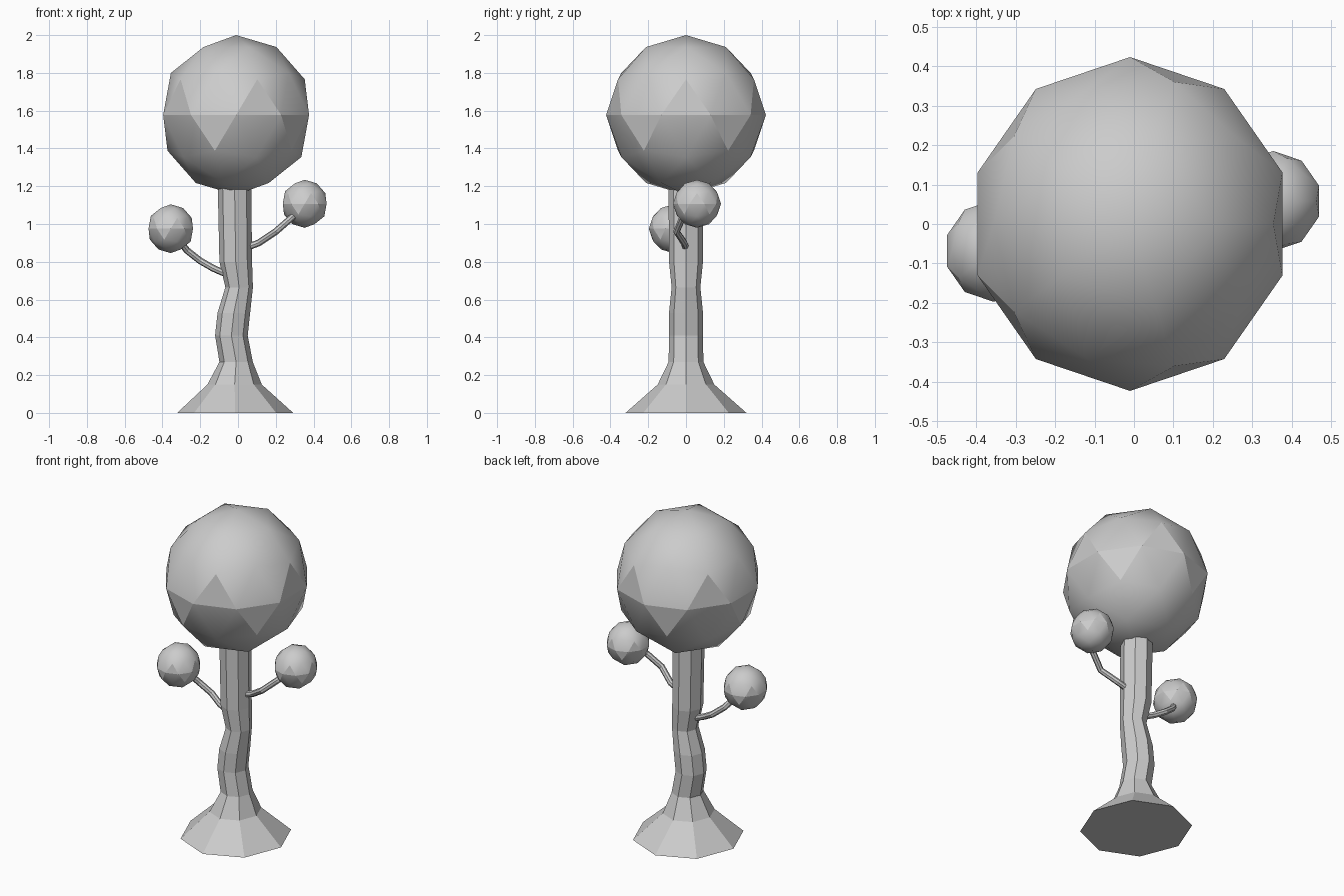
import bpy, bmesh, math
from mathutils import Vector

cube = bpy.data.objects.get("Cube")
if cube:
    bpy.data.objects.remove(cube)

GREY = (0.6, 0.6, 0.6, 1)
SQUASH = 0.96  # the whole tree is slightly narrower in x

grey = bpy.data.materials.new("plain grey")
grey.use_nodes = True
grey.diffuse_color = GREY
grey.node_tree.nodes["Principled BSDF"].inputs["Base Color"].default_value = GREY


def add_object(name, data):
    obj = bpy.data.objects.new(name, data)
    data.materials.append(grey)
    bpy.context.collection.objects.link(obj)
    return obj


def add_mesh(name, bm):
    bmesh.ops.recalc_face_normals(bm, faces=bm.faces)
    mesh = bpy.data.meshes.new(name)
    bm.to_mesh(mesh)
    bm.free()
    return add_object(name, mesh)


def foliage(name, center, radius):
    """Smooth low-poly ball with a zigzag of flat facets along its equator."""
    bm = bmesh.new()
    bmesh.ops.create_icosphere(bm, subdivisions=2, radius=1)
    for face in bm.faces:
        face.smooth = True
        heights = sorted(abs(v.co.z) for v in face.verts)
        if heights[1] < 0.01 and heights[2] < 0.48:
            for edge in face.edges:
                edge.smooth = False
    for v in bm.verts:
        v.co = Vector(center) + Vector((v.co.x * SQUASH, v.co.y, v.co.z)) * radius
    return add_mesh(name, bm)


def trunk(name, rings, sides=8):
    """Octagonal rings given as (height, x centre, radius), joined bottom to top."""
    bm = bmesh.new()
    loops = []
    for z, cx, r in rings:
        angles = [math.tau * i / sides for i in range(sides)]
        loops.append([bm.verts.new((cx + r * SQUASH * math.cos(a), r * math.sin(a), z))
                      for a in angles])
    for low, high in zip(loops, loops[1:]):
        for i in range(sides):
            j = (i + 1) % sides
            bm.faces.new((low[i], low[j], high[j], high[i]))
    bm.faces.new(loops[0][::-1])
    bm.faces.new(loops[-1])
    return add_mesh(name, bm)


def branch(name, points, radius=0.018):
    """Thin faceted tube along a bent path."""
    curve = bpy.data.curves.new(name, "CURVE")
    curve.dimensions = "3D"
    curve.bevel_depth = radius
    curve.bevel_resolution = 2
    curve.use_fill_caps = True
    spline = curve.splines.new("POLY")
    spline.points.add(len(points) - 1)
    for p, co in zip(spline.points, points):
        p.co = (*co, 1)
    spline.use_smooth = False
    return add_object(name, curve)


# Flared root and gently bent trunk
trunk("trunk", [
    (0.00, -0.015, 0.32), (0.15, -0.018, 0.15), (0.27, -0.01, 0.092),
    (0.41, -0.035, 0.09), (0.53, -0.022, 0.09), (0.665, 0.006, 0.076),
    (0.80, -0.012, 0.09), (1.30, -0.02, 0.093)])

# Crown and the two side tufts
foliage("crown", (-0.01, 0, 1.577), 0.423)
foliage("left_tuft", (0.353, 0.058, 1.107), 0.127)
foliage("right_tuft", (-0.356, -0.068, 0.975), 0.129)

# Branches carrying the tufts
branch("left_branch", [(0.03, 0, 0.87), (0.11, -0.01, 0.9), (0.2, -0.05, 0.96),
                       (0.28, -0.02, 1.03), (0.34, 0.03, 1.08)])
branch("right_branch", [(-0.05, 0, 0.73), (-0.13, 0.01, 0.765), (-0.2, 0.03, 0.805),
                        (-0.27, 0.01, 0.86), (-0.34, -0.05, 0.95)])
